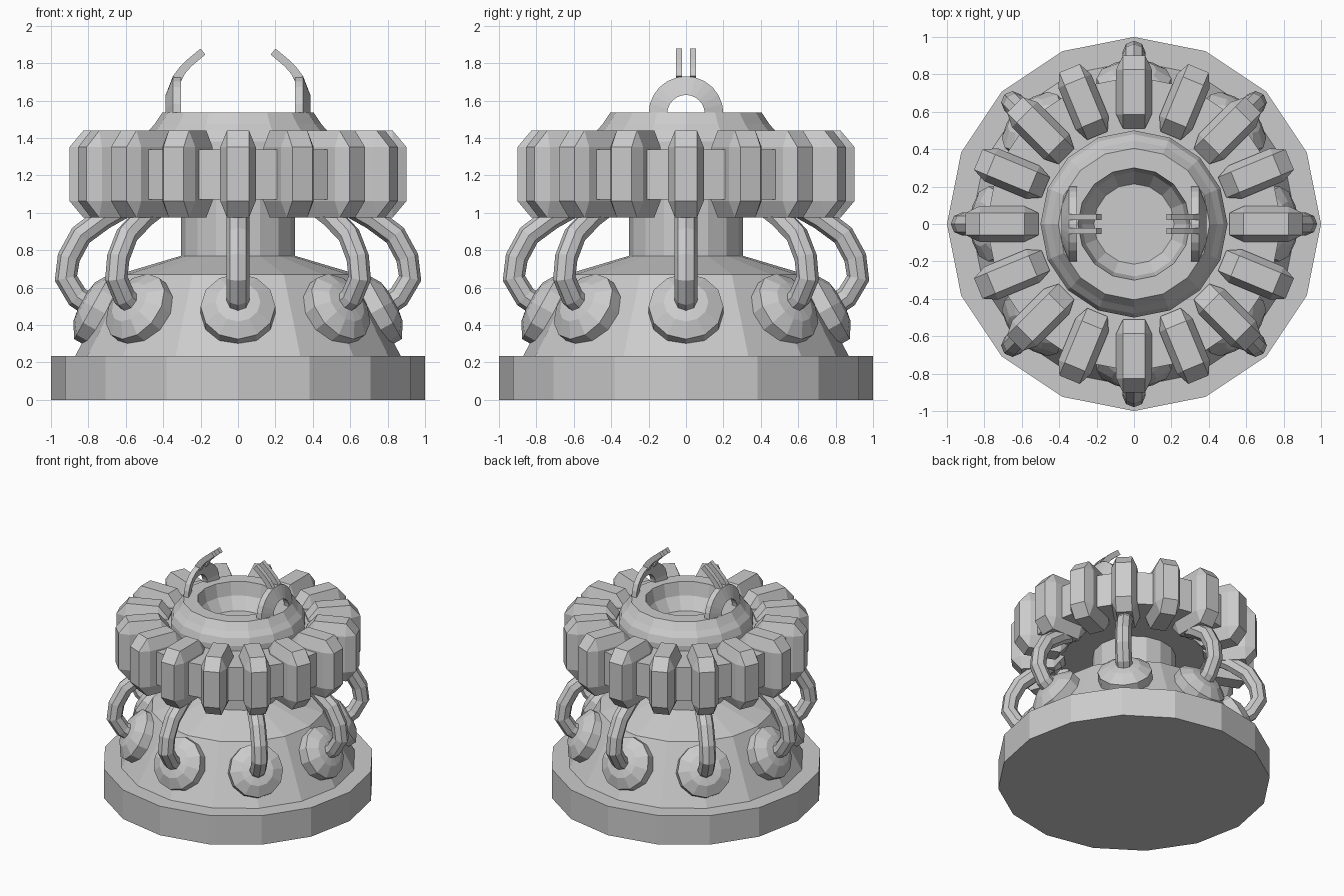
import bpy, bmesh
from math import sin, cos, pi, radians
from mathutils import Vector, Matrix

if "Cube" in bpy.data.objects:
    bpy.data.objects.remove(bpy.data.objects["Cube"], do_unlink=True)

GREY = (0.6, 0.6, 0.6, 1)
metal = bpy.data.materials.new("plain grey")
metal.use_nodes = True
metal.diffuse_color = GREY
for node in metal.node_tree.nodes:
    if node.type == 'BSDF_PRINCIPLED':
        node.inputs["Base Color"].default_value = GREY


def finish(bm, name):
    bmesh.ops.recalc_face_normals(bm, faces=bm.faces)
    mesh = bpy.data.meshes.new(name)
    bm.to_mesh(mesh)
    bm.free()
    mesh.materials.append(metal)
    obj = bpy.data.objects.new(name, mesh)
    bpy.context.collection.objects.link(obj)
    return obj


def loft(rings, name, closed=False):
    """Skin a list of equally long point loops; cap the ends unless closed."""
    bm = bmesh.new()
    loops = [[bm.verts.new(p) for p in ring] for ring in rings]
    n = len(loops[0])
    pairs = list(zip(loops, loops[1:]))
    if closed:
        pairs.append((loops[-1], loops[0]))
    for a, b in pairs:
        for i in range(n):
            j = (i + 1) % n
            bm.faces.new((a[i], a[j], b[j], b[i]))
    if not closed:
        bm.faces.new(loops[0])
        bm.faces.new(loops[-1])
    return finish(bm, name)


def lathe(profile, name, sides=16):
    return loft([[(r * cos(2 * pi * i / sides), r * sin(2 * pi * i / sides), z)
                  for i in range(sides)] for r, z in profile], name)


def around(obj, count, name):
    """Repeat an object about the vertical axis."""
    for k in range(count):
        copy = obj if k == 0 else obj.copy()
        if k:
            bpy.context.collection.objects.link(copy)
        copy.name = f"{name}_{k + 1}"
        copy.matrix_world = Matrix.Rotation(2 * pi * k / count, 4, 'Z')


# Turned body
lathe([(1, 0), (1, 0.235)], "base_plate")
lathe([(0.87, 0.22), (0.87, 0.235), (0.64, 0.67), (0.305, 0.77)], "cone_body")
lathe([(0.305, 0.72), (0.305, 1.1)], "column")
lathe([(0.79, 1.07), (0.79, 1.337)], "core_ring")
lathe([(0.5, 1.3), (0.5, 1.38), (0.48, 1.435), (0.445, 1.475), (0.405, 1.535),
       (0.3, 1.535), (0.28, 1.43), (0.21, 1.33), (0.11, 1.265)], "bowl_collar")

# Chamfered teeth around the ring
bm = bmesh.new()
bmesh.ops.create_cube(bm, size=1)
bmesh.ops.bevel(bm, geom=bm.edges[:], offset=0.19, segments=1, affect='EDGES')
bmesh.ops.transform(bm, verts=bm.verts,
                    matrix=Matrix.Translation((0.706, 0, 1.207))
                    @ Matrix.Diagonal((0.39, 0.19, 0.465, 1)))
around(finish(bm, "tooth"), 16, "tooth")

# Round sockets on the cone
socket = lathe([(0.2, -0.06), (0.2, 0.05), (0.12, 0.1), (0.06, 0.11)], "socket", 12)
tilt = Matrix.Rotation(radians(61), 4, 'Y')
socket.data.transform(Matrix.Translation((0.735, 0, 0.475)) @ tilt)
around(socket, 8, "socket")

# Bent pipes from the sockets up to the teeth
path = [Vector((x, 0, z)) for x, z in
        [(0.74, 0.47), (0.86, 0.55), (0.92, 0.65), (0.905, 0.76),
         (0.84, 0.88), (0.72, 0.97), (0.56, 1.06)]]
rings = []
for i, p in enumerate(path):
    t = (path[min(i + 1, len(path) - 1)] - path[max(i - 1, 0)]).normalized()
    side = Vector((t.z, 0, -t.x))
    rings.append([p + 0.061 * (cos(a) * side + sin(a) * Vector((0, 1, 0)))
                  for a in (2 * pi * k / 8 for k in range(8))])
around(loft(rings, "pipe"), 8, "pipe")

# Arched claw brackets, each with a pair of curved prongs
section = [(0.1, 0.345), (0.1, 0.387), (0.2, 0.348), (0.2, 0.305)]
outer = [(0.348, 1.73), (0.315, 1.775), (0.27, 1.82), (0.2, 1.878)]
inner = [(0.305, 1.70), (0.285, 1.742), (0.25, 1.782), (0.175, 1.846)]
for s, label in ((1, "left"), (-1, "right")):
    loft([[(s * x, r * cos(a), 1.53 + r * sin(a)) for r, x in section]
          for a in (pi * k / 12 for k in range(13))], f"{label}_claw_arch")
    for y, end in ((-0.054, "front"), (0.022, "back")):
        loft([[(s * o[0], y, o[1]), (s * o[0], y + 0.032, o[1]),
               (s * i[0], y + 0.032, i[1]), (s * i[0], y, i[1])]
              for o, i in zip(outer, inner)], f"{label}_{end}_prong")
